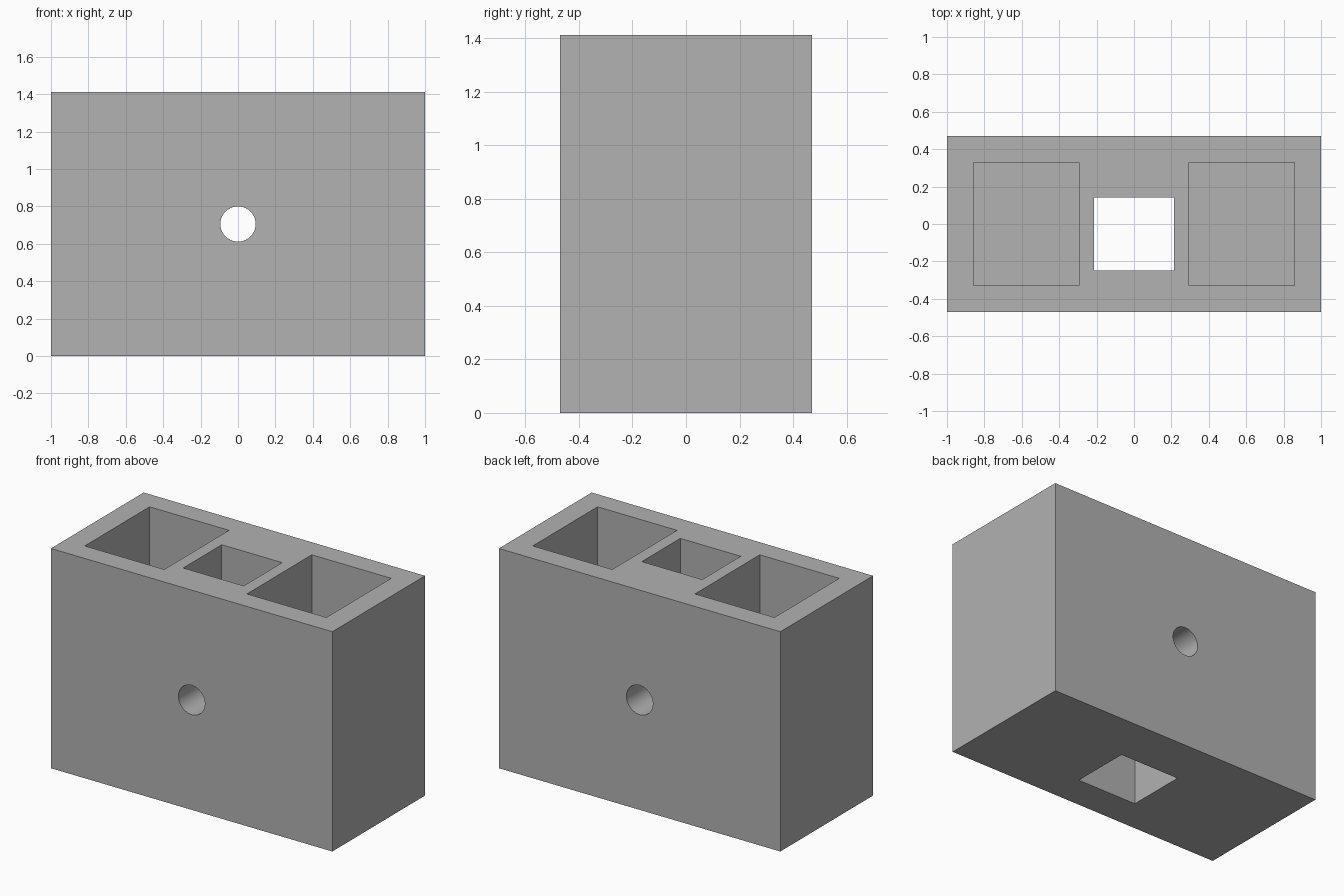
import bpy
import math

cube = bpy.data.objects.get("Cube")
if cube:
    bpy.data.objects.remove(cube, do_unlink=True)

WIDTH, DEPTH, HEIGHT = 2.0, 0.941, 1.412
FLOOR = 0.141

grey = bpy.data.materials.new("plain grey")
grey.use_nodes = True
colour = (0.445, 0.445, 0.445, 1)
grey.diffuse_color = colour
grey.node_tree.nodes["Principled BSDF"].inputs["Base Color"].default_value = colour


def box(name, x0, x1, y0, y1, z0, z1):
    """Axis-aligned box between two corners."""
    bpy.ops.mesh.primitive_cube_add(
        size=1, location=((x0 + x1) / 2, (y0 + y1) / 2, (z0 + z1) / 2))
    ob = bpy.context.object
    ob.name = name
    ob.scale = (x1 - x0, y1 - y0, z1 - z0)
    bpy.ops.object.transform_apply(location=True, rotation=True, scale=True)
    ob.data.materials.append(grey)
    return ob


# Solid block
block = box("block", -WIDTH / 2, WIDTH / 2, -DEPTH / 2, DEPTH / 2, 0, HEIGHT)

# Two closed-bottom pockets, left and right
cutters = []
for side, name in ((1, "left_pocket"), (-1, "right_pocket")):
    xs = sorted((side * 0.294, side * 0.859))
    cutters.append(box(name, *xs, -0.329, 0.329, FLOOR, HEIGHT + 0.2))

# Central shaft, open at top and bottom and set towards the front
cutters.append(box("central_shaft", -0.215, 0.215, -0.249, 0.142, -0.2, HEIGHT + 0.2))

# Round hole from front to back
bpy.ops.mesh.primitive_cylinder_add(
    vertices=64, radius=0.094, depth=DEPTH + 0.4,
    location=(0, 0, HEIGHT / 2), rotation=(math.pi / 2, 0, 0))
hole = bpy.context.object
hole.name = "round_hole"
hole.data.materials.append(grey)
cutters.append(hole)

# Cut each opening, then discard its cutter
bpy.ops.object.select_all(action="DESELECT")
bpy.context.view_layer.objects.active = block
block.select_set(True)
for cutter in cutters:
    cutter.hide_render = True
    mod = block.modifiers.new(cutter.name, "BOOLEAN")
    mod.operation = "DIFFERENCE"
    mod.solver = "EXACT"
    mod.object = cutter
    bpy.ops.object.modifier_apply(modifier=mod.name)
    bpy.data.objects.remove(cutter, do_unlink=True)

bpy.ops.object.shade_smooth_by_angle(angle=math.radians(30))
